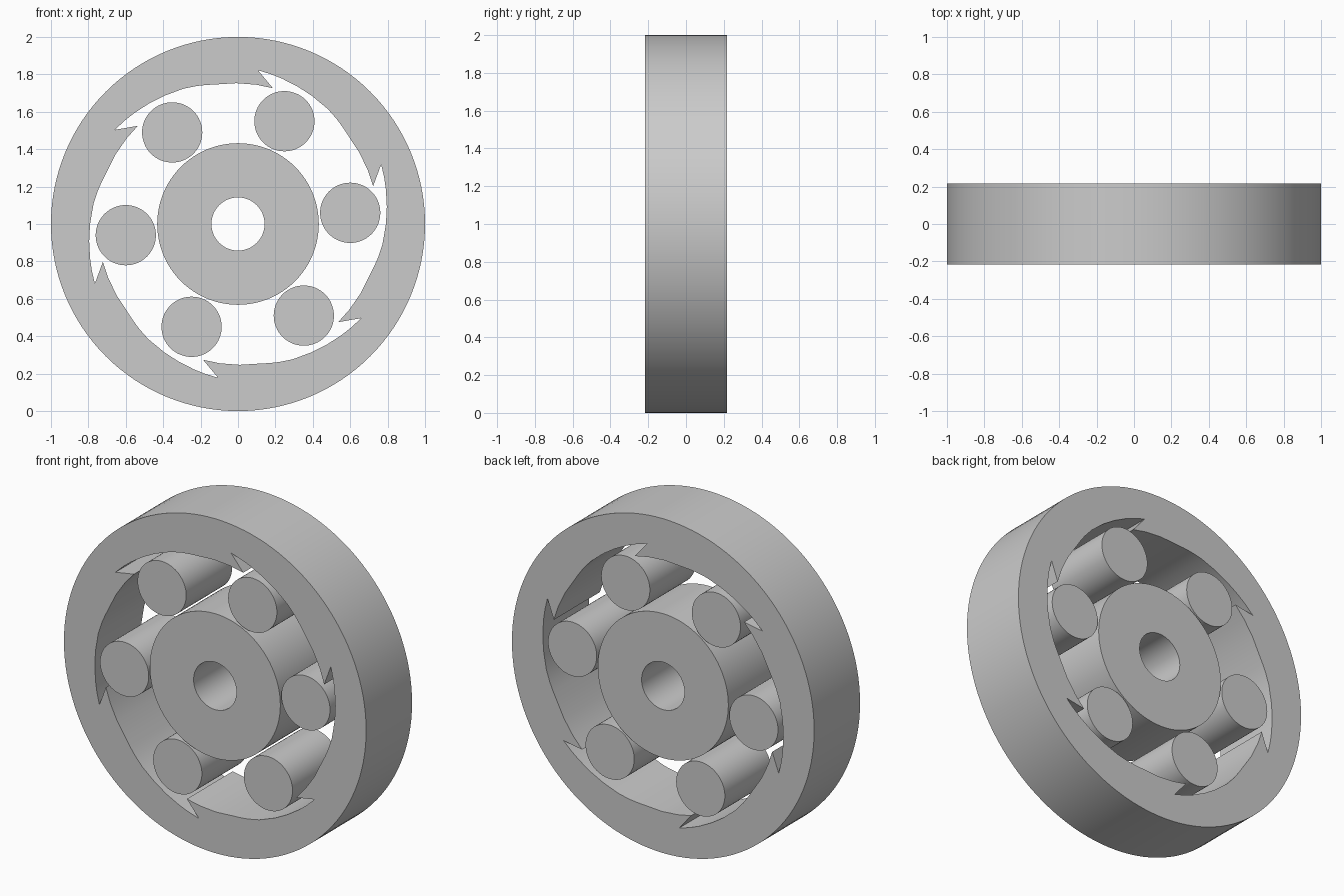
import bpy, bmesh
from math import radians, cos, sin, tau

if "Cube" in bpy.data.objects:
    bpy.data.objects.remove(bpy.data.objects["Cube"])

HALF = 0.217   # half the thickness along y
CZ = 1.0       # height of the wheel axis


def circle(radius, n, cx=0.0, cz=0.0):
    return [(cx + radius * cos(tau * i / n), cz + radius * sin(tau * i / n)) for i in range(n)]


def plate(name, loops):
    """Fill the closed x-z loops (outer outline plus holes) and extrude along y."""
    bm = bmesh.new()
    edges = []
    for pts in loops:
        vs = [bm.verts.new((x, -HALF, z + CZ)) for x, z in pts]
        edges += [bm.edges.new((vs[i - 1], vs[i])) for i in range(len(vs))]
    bmesh.ops.triangle_fill(bm, use_beauty=True, use_dissolve=False, edges=edges)
    ext = bmesh.ops.extrude_face_region(bm, geom=bm.faces[:], use_keep_orig=True)
    moved = [g for g in ext["geom"] if isinstance(g, bmesh.types.BMVert)]
    bmesh.ops.translate(bm, vec=(0, 2 * HALF, 0), verts=moved)
    bmesh.ops.recalc_face_normals(bm, faces=bm.faces[:])
    mesh = bpy.data.meshes.new(name)
    bm.to_mesh(mesh)
    bm.free()
    ob = bpy.data.objects.new(name, mesh)
    bpy.context.collection.objects.link(ob)
    bpy.ops.object.select_all(action='DESELECT')
    ob.select_set(True)
    bpy.context.view_layer.objects.active = ob
    bpy.ops.object.shade_smooth_by_angle(angle=radians(30))
    return ob


# Outer ring: six ramps, each from a deep notch round to a hooked tooth tip
ramp = [(0, .829), (5, .82), (9.5, .812), (16, .801), (22.6, .791), (30.6, .780),
        (36, .770), (40, .762), (44, .755), (52, .753), (60, .751), (67, .750)]
inner = []
for k in range(6):
    for a, r in ramp:
        t = radians(82.6 - 60 * k - a)
        inner.append((r * cos(t), r * sin(t)))
plate("outer_ring", [circle(1.0, 128), inner])

# Hub with shaft hole
plate("hub", [circle(0.432, 96), circle(0.142, 64)])

# Six rollers
for k in range(6):
    t = radians(5.7 + 60 * k)
    plate(f"roller_{k + 1}", [circle(0.161, 64, 0.603 * cos(t), 0.603 * sin(t))])
